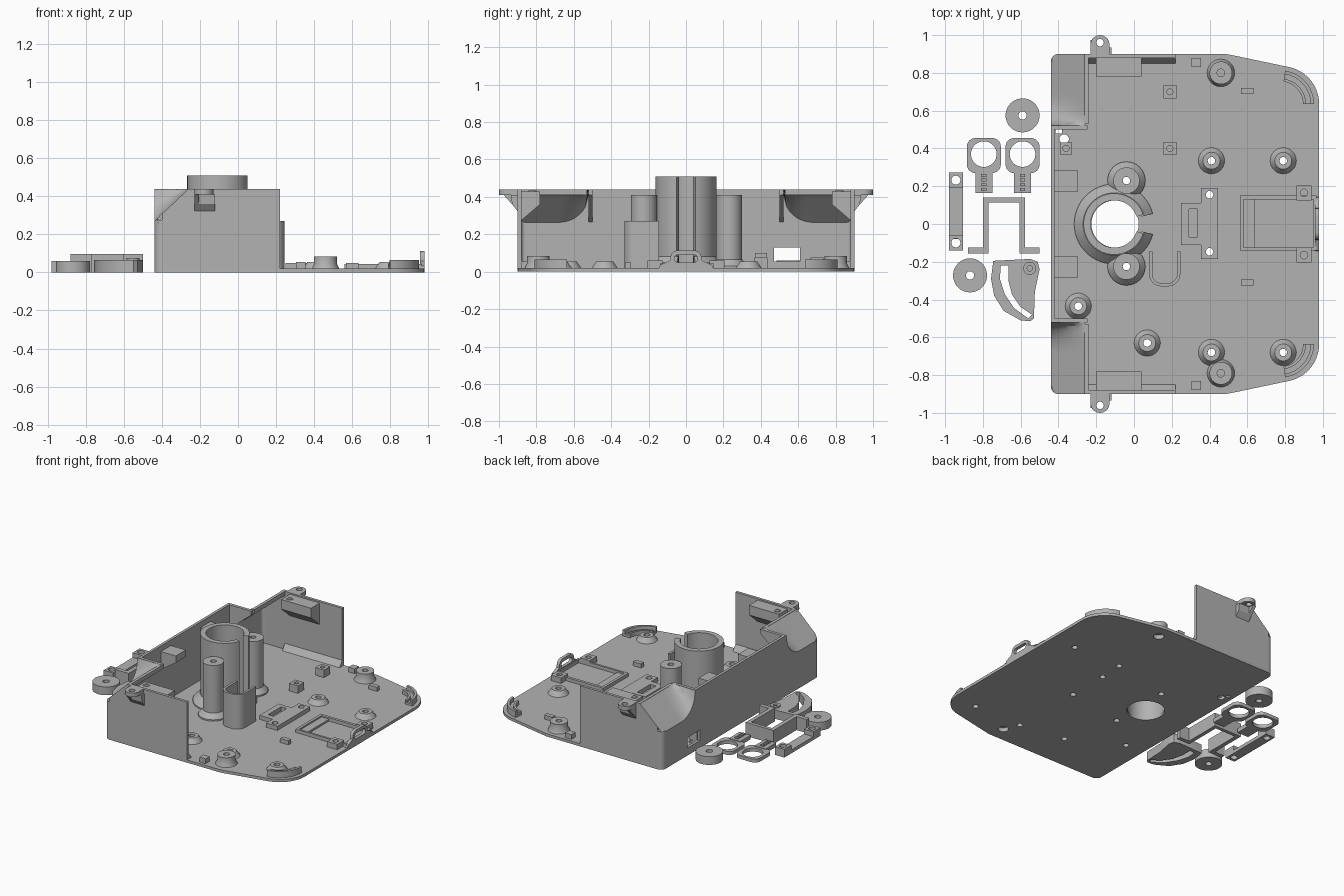
import bpy, bmesh, math
from math import cos, sin, pi, radians, sqrt

if "Cube" in bpy.data.objects:
    bpy.data.objects.remove(bpy.data.objects["Cube"])

grey = bpy.data.materials.new("plain_grey")
grey.diffuse_color = (0.45, 0.45, 0.45, 1)
grey.use_nodes = True
grey.node_tree.nodes["Principled BSDF"].inputs["Base Color"].default_value = grey.diffuse_color


def finish(name, me, smooth=True):
    bm = bmesh.new()
    bm.from_mesh(me)
    bmesh.ops.remove_doubles(bm, verts=bm.verts, dist=0.0002)
    bmesh.ops.recalc_face_normals(bm, faces=bm.faces)
    bm.to_mesh(me)
    bm.free()
    me.materials.clear()
    me.materials.append(grey)
    ob = bpy.data.objects.new(name, me)
    bpy.context.collection.objects.link(ob)
    if smooth:
        bpy.ops.object.select_all(action='DESELECT')
        ob.select_set(True)
        bpy.context.view_layer.objects.active = ob
        bpy.ops.object.shade_smooth_by_angle(angle=radians(30))
    return ob


def prism(name, loops, c0, c1, axis='z'):
    """Extrude a 2D outline (first loop) with holes (other loops) along an axis."""
    cu = bpy.data.curves.new(name, 'CURVE')
    cu.dimensions = '2D'
    cu.fill_mode = 'BOTH'
    cu.extrude = (c1 - c0) / 2
    for pts in loops:
        sp = cu.splines.new('POLY')
        sp.points.add(len(pts) - 1)
        for p, (a, b) in zip(sp.points, pts):
            p.co = (a, b, 0, 1)
        sp.use_cyclic_u = True
    tmp = bpy.data.objects.new("tmp", cu)
    bpy.context.collection.objects.link(tmp)
    bpy.context.view_layer.update()
    dg = bpy.context.evaluated_depsgraph_get()
    me = bpy.data.meshes.new_from_object(tmp.evaluated_get(dg))
    bpy.data.objects.remove(tmp)
    for v in me.vertices:
        a, b, c = v.co.x, v.co.y, v.co.z + (c0 + c1) / 2
        v.co = {'z': (a, b, c), 'x': (c, a, b), 'y': (a, c, b)}[axis]
    return finish(name, me)


def arc(cx, cy, r, a0, a1, n=12):
    return [(cx + r * cos(radians(a0 + (a1 - a0) * i / n)),
             cy + r * sin(radians(a0 + (a1 - a0) * i / n))) for i in range(n + 1)]


def circle(cx, cy, r, n=32):
    return arc(cx, cy, r, 0, 360, n)[:-1]


def rect(x0, y0, x1, y1):
    return [(x0, y0), (x1, y0), (x1, y1), (x0, y1)]


def rrect(x0, y0, x1, y1, r):
    return (arc(x0 + r, y0 + r, r, 180, 270, 6) + arc(x1 - r, y0 + r, r, 270, 360, 6)
            + arc(x1 - r, y1 - r, r, 0, 90, 6) + arc(x0 + r, y1 - r, r, 90, 180, 6))


def box(name, x0, y0, z0, x1, y1, z1):
    return prism(name, [rect(x0, y0, x1, y1)], z0, z1)


def band(cx, cy, ri, ro, a0, a1, n=12):
    return arc(cx, cy, ro, a0, a1, n) + arc(cx, cy, ri, a1, a0, n)


def lathe(name, cx, cy, profile, a0=0, a1=360, n=32):
    """Spin a closed (r, z) profile round a vertical axis."""
    bm = bmesh.new()
    rings = []
    for i in range(n + 1):
        a = radians(a0 + (a1 - a0) * i / n)
        rings.append([bm.verts.new((cx + r * cos(a), cy + r * sin(a), z)) for r, z in profile])
    k = len(profile)
    for p, q in zip(rings, rings[1:]):
        for j in range(k):
            bm.faces.new((p[j], q[j], q[(j + 1) % k], p[(j + 1) % k]))
    if a1 - a0 < 360:
        bm.faces.new(rings[0])
        bm.faces.new(rings[-1])
    me = bpy.data.meshes.new(name)
    bm.to_mesh(me)
    bm.free()
    return finish(name, me)


F = 0.02     # floor top
H = 0.44     # wall top
XL, W, T = -0.44, 0.9, 0.02
bosses = [(0.41, 0.335), (0.79, 0.335), (0.41, -0.68), (0.79, -0.68), (0.07, -0.63), (-0.295, -0.435)]
posts = [(-0.04, 0.23), (-0.04, -0.225)]
discs = [(0.46, 0.80), (0.46, -0.79)]

# Floor plate with its holes
half = [(0.98, 0.0)] + arc(0.78, 0.635, 0.20, 0, 76, 14) + arc(0.47, 0.70, 0.20, 77, 90, 4)
half += arc(XL + 0.04, W - 0.04, 0.04, 90, 180, 8)
outline = half + [(x, -y) for x, y in reversed(half[1:])]
holes = [circle(-0.10, 0, 0.125, 48), circle(-0.37, 0.45, 0.025), rect(-0.415, 0.478, -0.38, 0.50)]
holes += [circle(x, y, 0.02, 20) for x, y in bosses + posts + [(0.40, 0.155), (0.40, -0.147)]]
holes += [circle(x, y, 0.035, 20) for x, y in discs]
prism("floor_plate", [outline] + holes, 0, F)


# Rear wall, side walls and the scooped corners
def scoop(x, y):
    u = min(1, max(0, (x - XL) / 0.18))
    f = max(0, 1 - (abs(y) - 0.52) / 0.16)
    return 0.27 + (H - 0.27) * (1 - (1 - u) * sqrt(max(0, 1 - f * f)))


ys = [0.86 - 0.34 * i / 20 for i in range(21)]
top = [(y, scoop(XL, y)) for y in ys]
wall = [(-0.86, 0), (0.86, 0)] + top + [(-y, z) for y, z in reversed(top)]
prism("rear_wall", [wall, rect(0.47, 0.055, 0.61, 0.13)], XL, XL + T, 'x')

for s in (1, -1):
    side = [(XL + 0.04, 0), (0.22, 0), (0.22, H), (-0.26, H), (XL + 0.04, 0.308)]
    prism("side_wall", [side], *sorted((s * W, s * (W - T))), 'y')
    corner = band(XL + 0.04, W - 0.04, 0.02, 0.04, 90, 180, 8)
    prism("wall_corner", [[(x, s * y) for x, y in corner]], 0, 0.275)
    bm = bmesh.new()
    n = 20
    grid = []
    for i in range(n + 1):
        row = []
        for j in range(n + 1):
            x, y = XL + 0.18 * i / n, 0.52 + 0.38 * j / n
            z = scoop(x, y)
            dx, dy = XL + 0.04 - x, y - (W - 0.04)
            if dx > 0 and dy > 0 and math.hypot(dx, dy) > 0.04:
                k = 0.04 / math.hypot(dx, dy)
                x, y = XL + 0.04 - dx * k, W - 0.04 + dy * k
            row.append([bm.verts.new((x, s * y, z - d)) for d in (0, 0.025)])
        grid.append(row)
    for i in range(n):
        for j in range(n):
            for d in (0, 1):
                bm.faces.new([grid[a][b][d] for a, b in ((i, j), (i + 1, j), (i + 1, j + 1), (i, j + 1))])
    me = bpy.data.meshes.new("corner_scoop")
    bm.to_mesh(me)
    bm.free()
    finish("corner_scoop", me)
    # rim round the scoop
    box("scoop_rim", -0.262, min(s * 0.53, s * W), 0.41, -0.24, max(s * 0.53, s * W), H)
    prism("scoop_end", [[(XL, 0.25), (XL, H), (-0.245, H), (-0.245, 0.41)]],
          *sorted((s * 0.50, s * 0.522)), 'y')
    # outer ear with tapered support
    ear = arc(-0.18, 0.95, 0.05, 0, 180, 14) + [(-0.23, 0.89), (-0.13, 0.89)]
    prism("ear", [[(x, s * y) for x, y in ear], circle(-0.18, s * 0.96, 0.02, 20)], 0.41, H)
    prism("ear_support", [[(s * 0.89, 0.31), (s * 0.93, 0.36), (s * 0.975, 0.41), (s * 0.89, 0.41)]],
          -0.23, -0.205, 'x')
    prism("ear_support", [[(s * 0.89, 0.31), (s * 0.93, 0.36), (s * 0.935, 0.41), (s * 0.89, 0.41)]],
          -0.21, -0.12, 'x')
    # inner screw block, chamfered strip, rear wedge
    prism("screw_block", [[(s * 0.885, 0.27), (s * 0.78, 0.36), (s * 0.78, 0.43), (s * 0.885, 0.43)]],
          -0.20, 0.04, 'x')
    lathe("screw_hole_ring", -0.16, s * 0.82, [(0.014, 0.42), (0.022, 0.42), (0.022, 0.434), (0.014, 0.434)], n=20)
    prism("wall_fillet", [[(s * 0.885, F), (s * 0.85, F), (s * 0.885, 0.07)]], -0.24, 0.22, 'x')
    prism("rear_wedge", [[(XL + T, 0.27), (-0.30, 0.35), (-0.30, 0.40), (XL + T, 0.40)]],
          *sorted((s * 0.17, s * 0.285)), 'y')
    # front corner arcs and small floor stops
    for ri, ro, z in ((0.12, 0.135, 0.05), (0.13, 0.165, 0.035), (0.16, 0.178, 0.065)):
        prism("corner_arc", [[(x, s * y) for x, y in band(0.775, 0.635, ri, ro, 0, 82)]], F - 0.005, z)
    box("small_stop", 0.305, s * 0.855 - 0.024, F - 0.005, 0.355, s * 0.855 + 0.024, 0.055)
    # screw seats beside the front frame
    yc = s * 0.165
    prism("frame_seat", [rect(0.86, yc - 0.04, 0.94, yc + 0.04), circle(0.90, yc, 0.02, 20)], F - 0.005, 0.06)

# Central split tube with flared foot
prism("centre_tube", [band(-0.105, 0, 0.125, 0.162, 18, 342, 56)], F - 0.005, 0.51)
lathe("tube_foot", -0.105, 0, [(0.15, 0.012), (0.212, 0.012), (0.212, 0.03), (0.165, 0.08), (0.15, 0.08)], 15, 345, 48)

# Tall posts and screw bosses
for x, y in posts:
    lathe("tall_post", x, y, [(0.02, 0.012), (0.10, 0.012), (0.10, 0.03), (0.07, 0.065), (0.07, 0.41), (0.02, 0.41)])
for x, y in bosses:
    lathe("boss", x, y, [(0.02, 0.012), (0.075, 0.012), (0.045, 0.055), (0.02, 0.055)])
for x, y in discs:
    lathe("disc_boss", x, y, [(0, 0.03), (0.035, 0.03), (0.035, 0.012), (0.077, 0.012), (0.06, 0.045),
                              (0.06, 0.085), (0.02, 0.085), (0.02, 0.06), (0, 0.06)])

# Small posts and stops on the floor
for x, y, r, z in ((0.19, 0.70, 0.035, 0.075), (0.19, 0.40, 0.035, 0.075), (-0.36, 0.40, 0.032, 0.10)):
    prism("square_post", [rect(x - r, y - r, x + r, y + r), circle(x, y, 0.016, 16)], F - 0.005, z)
for y in (0.705, -0.31):
    box("floor_stop", 0.567, y - 0.016, F - 0.005, 0.633, y + 0.016, 0.05)

# U-shaped guide
guide = [(0.08, -0.145)] + arc(0.145, -0.265, 0.065, 180, 270, 8) + arc(0.18, -0.265, 0.065, 270, 360, 8)
guide += [(0.245, -0.145), (0.228, -0.145)] + arc(0.18, -0.265, 0.048, 360, 270, 8)
guide += arc(0.145, -0.265, 0.048, 270, 180, 8) + [(0.097, -0.145)]
prism("u_guide", [guide], F - 0.005, 0.27)

# Switch bracket
prism("switch_bracket", [[(0.25, -0.11), (0.355, -0.11), (0.355, -0.185), (0.445, -0.185), (0.445, 0.19),
                          (0.355, 0.19), (0.355, 0.11), (0.25, 0.11)], rect(0.29, -0.07, 0.335, 0.08),
                         circle(0.40, 0.155, 0.02, 20), circle(0.40, -0.147, 0.02, 20)], F - 0.005, 0.05)

# Front socket frame and its slotted tab
prism("socket_frame", [rect(0.56, -0.14, 0.965, 0.15), rect(0.58, -0.125, 0.95, 0.13)], F - 0.005, 0.045)
box("socket_step", 0.578, -0.127, F - 0.005, 0.64, 0.132, 0.034)
tab = [(-0.145, F - 0.005), (0.145, F - 0.005), (0.14, 0.035), (0.085, 0.06)]
tab += arc(0.045, 0.075, 0.038, 0, 90, 6) + arc(-0.045, 0.075, 0.038, 90, 180, 6) + [(-0.085, 0.06), (-0.14, 0.035)]
prism("slotted_tab", [tab, rrect(-0.062, 0.05, 0.062, 0.09, 0.019)], 0.957, 0.98, 'x')

# Loose parts: washers
for x, y in ((-0.59, 0.575), (-0.868, -0.272)):
    prism("washer", [circle(x, y, 0.09, 40), circle(x, y, 0.022, 20)], 0, 0.06)
# Loose parts: eyelets with toothed stems
for x in (-0.795, -0.59):
    prism("eyelet", [rrect(x - 0.09, 0.27, x + 0.09, 0.455, 0.045), circle(x, 0.37, 0.068)], 0, 0.025)
    prism("eyelet_stem", [rect(x - 0.045, 0.165, x + 0.045, 0.285)], 0, 0.03)
    for k in range(4):
        box("stem_tooth", x - 0.014, 0.175 + k * 0.025, 0.02, x + 0.014, 0.19 + k * 0.025, 0.038)
# Loose parts: clamp bar
box("clamp_bar", -0.98, -0.08, 0, -0.905, 0.21, 0.025)
for y in (-0.10, 0.232):
    prism("clamp_end", [rect(-0.98, y - 0.04, -0.905, y + 0.04), circle(-0.943, y, 0.024, 20)], 0, 0.06)
# Loose parts: stirrup bracket
prism("stirrup", [[(-0.88, -0.155), (-0.77, -0.155), (-0.77, 0.115), (-0.605, 0.115), (-0.605, -0.155), (-0.50, -0.155),
                   (-0.50, -0.125), (-0.577, -0.125), (-0.577, 0.14), (-0.80, 0.14), (-0.80, -0.125),
                   (-0.88, -0.125)]], 0, 0.098)
# Loose parts: slotted sector lever
prism("sector_lever", [[(-0.745, -0.195), (-0.55, -0.185), (-0.51, -0.20), (-0.50, -0.24), (-0.525, -0.36),
                        (-0.53, -0.50), (-0.55, -0.515), (-0.60, -0.51), (-0.69, -0.46), (-0.74, -0.38), (-0.757, -0.29)],
                       [(-0.705, -0.22), (-0.71, -0.29), (-0.685, -0.37), (-0.635, -0.445), (-0.56, -0.50),
                        (-0.54, -0.48), (-0.60, -0.44), (-0.645, -0.375), (-0.665, -0.30), (-0.665, -0.22)]], 0, 0.065)
lathe("lever_pivot", -0.552, -0.235, [(0.014, 0.05), (0.034, 0.05), (0.034, 0.076), (0.014, 0.076)], n=24)
